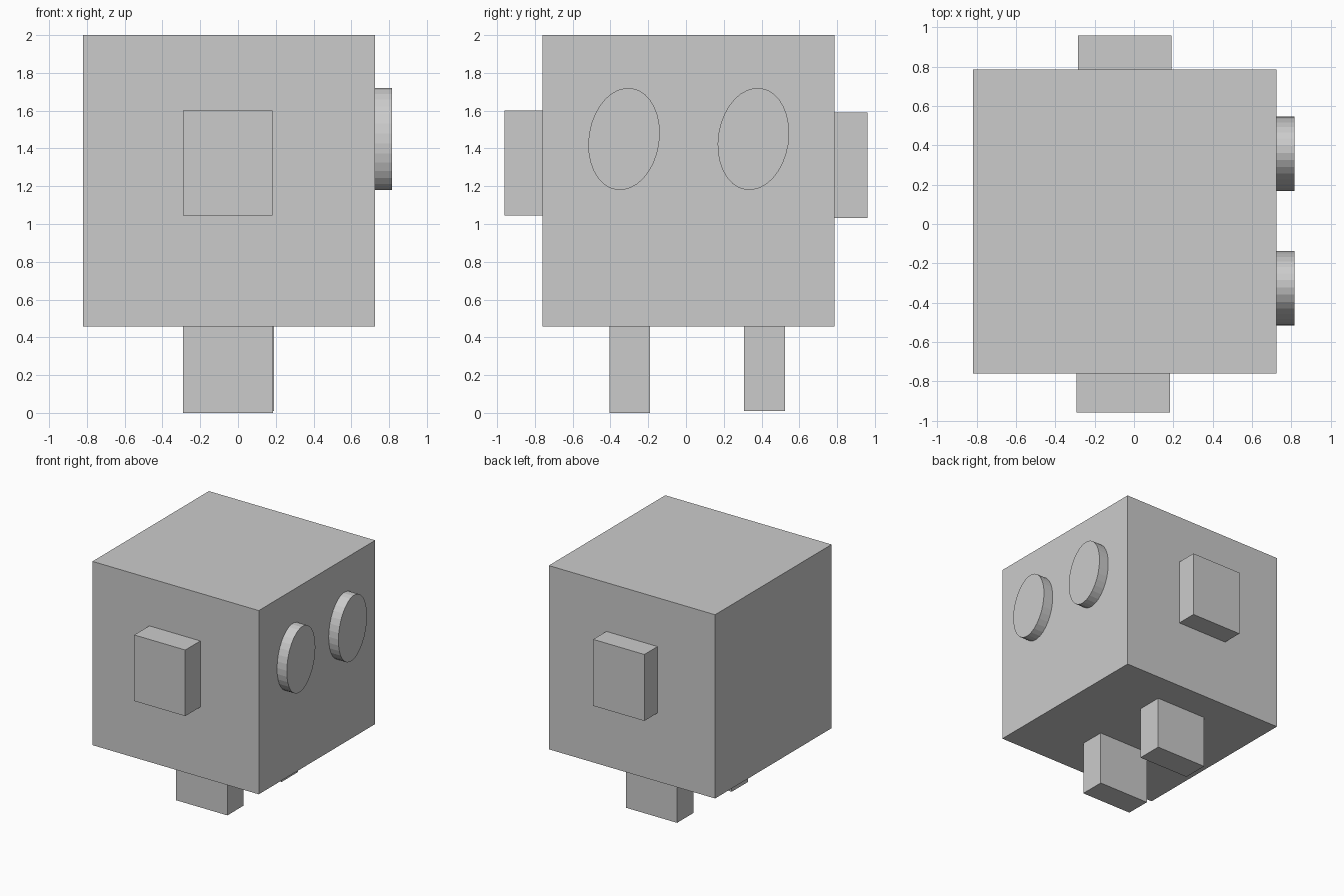
import bpy, bmesh, math
from mathutils import Matrix, Vector

if "Cube" in bpy.data.objects:
    bpy.data.objects.remove(bpy.data.objects["Cube"])


def finish(name, bm):
    bmesh.ops.recalc_face_normals(bm, faces=bm.faces)
    mesh = bpy.data.meshes.new(name)
    bm.to_mesh(mesh)
    bm.free()
    obj = bpy.data.objects.new(name, mesh)
    bpy.context.collection.objects.link(obj)
    return obj


def box(name, lo, hi):
    lo, hi = Vector(lo), Vector(hi)
    bm = bmesh.new()
    bmesh.ops.create_cube(bm, size=1, matrix=Matrix.Translation((lo + hi) / 2)
                          @ Matrix.Diagonal((*(hi - lo), 1)))
    return finish(name, bm)


def eye(name, y):
    # Tilted oval disc facing +x
    m = (Matrix.Translation((0.768, y, 1.45))
         @ Matrix.Rotation(-0.155, 4, 'X')
         @ Matrix.Diagonal((0.095, 0.187, 0.272, 1))
         @ Matrix.Rotation(math.pi / 2, 4, 'Y'))
    bm = bmesh.new()
    bmesh.ops.create_cone(bm, cap_ends=True, segments=32, radius1=1, radius2=1,
                          depth=1, matrix=m)
    return finish(name, bm)


# Main cube
box("body", (-0.82, -0.76, 0.457), (0.725, 0.785, 2.0))

# Stubby arms on both sides
box("front_arm", (-0.292, -0.96, 1.045), (0.182, -0.755, 1.60))
box("back_arm", (-0.285, 0.78, 1.032), (0.19, 0.96, 1.59))

# Legs
box("front_leg", (-0.292, -0.405, 0.0), (0.185, -0.19, 0.462))
box("back_leg", (-0.285, 0.307, 0.01), (0.19, 0.525, 0.462))

# Eyes on the right face
for name, y in (("front_eye", -0.328), ("back_eye", 0.357)):
    eye(name, y)
